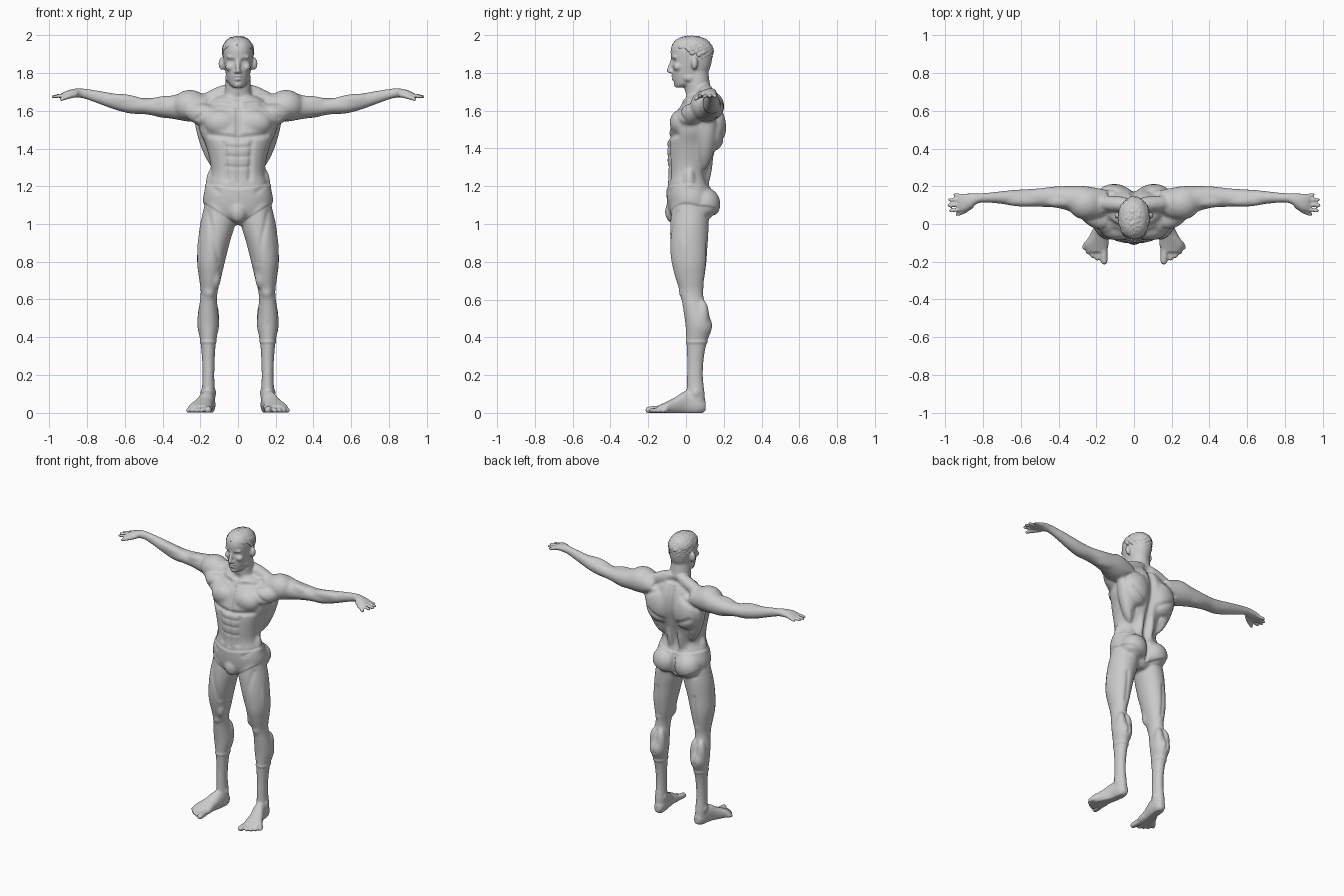
import bpy, bmesh, math, random
from mathutils import Vector, Matrix

random.seed(4)


def spline(rows, steps=5):
    """Catmull-Rom through the given section rows."""
    out = []
    for i in range(len(rows) - 1):
        p0, p1, p2, p3 = (rows[max(i - 1, 0)], rows[i], rows[i + 1], rows[min(i + 2, len(rows) - 1)])
        for s in range(steps):
            t = s / steps
            out.append([0.5 * (2 * b + (c - a) * t + (2 * a - 5 * b + 4 * c - d) * t * t
                               + (3 * b - a - 3 * c + d) * t ** 3)
                        for a, b, c, d in zip(p0, p1, p2, p3)])
    return out + [list(rows[-1])]


def loft(bm, axis, rows, power=2.0, n=32):
    """Rows are (position on axis, centre a, centre b, radius a, radius b)."""
    rings = []
    for t, a, b, ra, rb in spline(rows):
        ring = []
        for k in range(n):
            c, s = math.cos(math.tau * k / n), math.sin(math.tau * k / n)
            u = a + ra * math.copysign(abs(c) ** (2 / power), c)
            v = b + rb * math.copysign(abs(s) ** (2 / power), s)
            ring.append(bm.verts.new({'x': (t, u, v), 'y': (u, t, v), 'z': (u, v, t)}[axis]))
        rings.append(ring)
    for r, q in zip(rings, rings[1:]):
        for k in range(n):
            bm.faces.new((r[k], r[(k + 1) % n], q[(k + 1) % n], q[k]))
    bm.faces.new(rings[0])
    bm.faces.new(rings[-1])


def ball(bm, centre, radii, div=3):
    m = Matrix.Translation(centre) @ Matrix.Diagonal((*radii, 1))
    bmesh.ops.create_icosphere(bm, subdivisions=div, radius=1, matrix=m)


def muscle(bm, a, b, w):
    a, b = Vector(a), Vector(b)
    m = (Matrix.Translation((a + b) / 2) @ (b - a).to_track_quat('Z', 'Y').to_matrix().to_4x4()
         @ Matrix.Diagonal((w, w, (b - a).length / 2, 1)))
    bmesh.ops.create_icosphere(bm, subdivisions=3, radius=1, matrix=m)


def digit(bm, a, b, r1, r2):
    a, b = Vector(a), Vector(b)
    m = Matrix.Translation((a + b) / 2) @ (b - a).to_track_quat('Z', 'Y').to_matrix().to_4x4()
    bmesh.ops.create_cone(bm, cap_ends=True, segments=14, radius1=r1, radius2=r2,
                          depth=(b - a).length, matrix=m)
    ball(bm, b, (r2, r2, r2), 2)


def fuse(bm, name, voxel):
    """Turn overlapping parts into one skin."""
    bmesh.ops.recalc_face_normals(bm, faces=bm.faces)
    me = bpy.data.meshes.new(name)
    bm.to_mesh(me)
    bm.free()
    ob = bpy.data.objects.new(name, me)
    bpy.context.collection.objects.link(ob)
    mod = ob.modifiers.new("fuse", 'REMESH')
    mod.mode = 'VOXEL'
    mod.voxel_size = voxel
    mod.use_smooth_shade = True
    dg = bpy.context.evaluated_depsgraph_get()
    skin = bpy.data.meshes.new_from_object(ob.evaluated_get(dg))
    ob.modifiers.clear()
    ob.data = skin
    return ob


def relax(bm, verts, times):
    for _ in range(times):
        bmesh.ops.smooth_vert(bm, verts=verts, factor=0.5,
                              use_axis_x=True, use_axis_y=True, use_axis_z=True)


def step(e, x):
    t = min(max(x / e + 0.5, 0), 1)
    return t * t * (3 - 2 * t)


bm = bmesh.new()

# arm and palm
loft(bm, 'x', [(.14, .11, 1.61, .07, .06), (.25, .112, 1.626, .088, .084), (.33, .133, 1.62, .069, .066),
               (.42, .143, 1.62, .056, .051), (.50, .14, 1.625, .05, .043), (.57, .138, 1.631, .047, .046),
               (.65, .14, 1.648, .04, .043), (.75, .14, 1.675, .029, .034), (.82, .137, 1.692, .026, .027),
               (.86, .125, 1.694, .037, .024), (.90, .115, 1.690, .047, .019), (.93, .113, 1.683, .044, .013)])
muscle(bm, (.29, .12, 1.652), (.48, .118, 1.642), .033)
muscle(bm, (.27, .16, 1.595), (.48, .15, 1.605), .04)
muscle(bm, (.49, .118, 1.645), (.72, .13, 1.67), .032)
# fingers and thumb
for y0, x1, y1 in ((.08, .972, .07), (.103, .982, .099), (.126, .978, .129), (.147, .95, .156)):
    digit(bm, (.90, y0, 1.686), (x1, y1, 1.675), .0115, .0095)
digit(bm, (.86, .10, 1.688), (.90, .067, 1.675), .017, .013)
digit(bm, (.90, .067, 1.675), (.937, .05, 1.661), .013, .010)

# leg
loft(bm, 'z', [(1.13, .10, .02, .07, .09), (1.04, .102, .02, .09, .1), (.98, .112, .018, .092, .102),
               (.9, .128, .015, .084, .101), (.8, .143, .017, .074, .094), (.72, .148, .022, .06, .08),
               (.65, .152, .028, .046, .064), (.6, .156, .036, .045, .06), (.54, .158, .05, .052, .064),
               (.46, .158, .07, .058, .073), (.38, .158, .057, .042, .056), (.28, .157, .05, .034, .044),
               (.18, .157, .048, .032, .043), (.10, .157, .052, .036, .048), (.02, .157, .055, .034, .045)])
ball(bm, (.153, -.016, .64), (.029, .022, .036))
ball(bm, (.118, -.015, .72), (.028, .036, .065))
muscle(bm, (.185, -.01, .98), (.178, .0, .68), .036)
muscle(bm, (.132, .09, .6), (.138, .085, .38), .036)
muscle(bm, (.18, .09, .6), (.178, .085, .4), .036)
for x in (.125, .19):
    ball(bm, (x, .05, .105), (.012, .018, .02))
# foot and toes
loft(bm, 'y', [(.104, .155, .036, .02, .026), (.07, .156, .04, .036, .046), (0, .165, .054, .041, .062),
               (-.06, .185, .037, .05, .044), (-.11, .199, .025, .064, .031), (-.15, .196, .016, .052, .022)], 2.3)
digit(bm, (.163, -.12, .02), (.158, -.197, .015), .022, .019)
for x0, x1, y1 in ((.192, .195, -.182), (.215, .22, -.168), (.235, .243, -.149), (.25, .262, -.124)):
    digit(bm, (x0, -.1, .02), (x1, y1, .012), .016, .0135)

# shoulder, chest, back and hip muscles
ball(bm, (.255, .11, 1.628), (.095, .088, .084))
muscle(bm, (-.02, .1, 1.735), (.23, .115, 1.63), .042)
ball(bm, (.085, -.025, 1.535), (.095, .062, .072))
muscle(bm, (.03, -.03, 1.53), (.29, .07, 1.61), .062)
muscle(bm, (.215, .13, 1.63), (.105, .09, 1.28), .05)
ball(bm, (.105, .145, 1.51), (.095, .068, .125))
muscle(bm, (.035, .13, 1.45), (.035, .09, 1.16), .032)
ball(bm, (.085, .095, 1.105), (.085, .082, .085))
muscle(bm, (.135, .02, 1.3), (.14, .01, 1.12), .034)
# brow, cheek, ear
muscle(bm, (.0, -.074, 1.882), (.062, -.055, 1.885), .011)
ball(bm, (.043, -.042, 1.832), (.024, .026, .022))
ball(bm, (.054, .02, 1.775), (.014, .035, .022))
ball(bm, (.084, .045, 1.85), (.02, .018, .034))
muscle(bm, (.0, -.085, 1.807), (.022, -.078, 1.805), .009)

# mirror everything so far to the other side
dup = bmesh.ops.duplicate(bm, geom=bm.verts[:] + bm.edges[:] + bm.faces[:])
for g in dup["geom"]:
    if isinstance(g, bmesh.types.BMVert):
        g.co.x *= -1

# torso
loft(bm, 'z', [(.995, 0, .025, .05, .06), (1.05, 0, .025, .15, .105), (1.12, 0, .025, .18, .12),
               (1.20, 0, .015, .165, .112), (1.26, 0, .012, .143, .105), (1.33, 0, .02, .148, .118),
               (1.42, 0, .034, .172, .134), (1.50, 0, .053, .205, .138), (1.58, 0, .065, .205, .125),
               (1.64, 0, .077, .16, .095), (1.68, 0, .077, .095, .075)], 2.25, 48)
ball(bm, (0, -.07, 1.065), (.042, .036, .055))
# neck and head
loft(bm, 'z', [(1.6, 0, .085, .08, .075), (1.70, 0, .065, .069, .07), (1.76, 0, .058, .066, .066),
               (1.84, 0, .05, .06, .065)])
loft(bm, 'z', [(1.722, 0, -.035, .02, .02), (1.74, 0, -.008, .044, .052), (1.78, 0, .016, .06, .086),
               (1.83, 0, .028, .071, .101), (1.88, 0, .03, .078, .109), (1.92, 0, .03, .08, .111),
               (1.955, 0, .03, .074, .1), (1.982, 0, .03, .052, .07), (1.992, 0, .03, .02, .03)], 2.15)
# nose, lips, chin
digit(bm, (0, -.07, 1.875), (0, -.09, 1.812), .009, .013)
ball(bm, (0, -.066, 1.783), (.024, .014, .008))
ball(bm, (0, -.064, 1.768), (.02, .014, .008))
ball(bm, (0, -.046, 1.74), (.024, .02, .018))

body = fuse(bm, "body", .0058)

# grooves and ridges: (x1, z1, x2, z2, width, height) seen from one side
front = [(0, 1.46, 0, 1.61, .014, -.013), (0, 1.22, 0, 1.45, .011, -.006),
         (.062, 1.24, .075, 1.43, .014, -.008), (.02, 1.458, .15, 1.472, .015, -.012),
         (0, 1.30, .06, 1.305, .010, -.004), (0, 1.355, .06, 1.36, .010, -.004),
         (0, 1.405, .06, 1.41, .010, -.004), (.015, 1.648, .17, 1.672, .011, .006),
         (.13, 1.635, .215, 1.56, .014, -.008), (.05, 1.635, .15, 1.645, .012, -.006),
         (.03, 1.862, .036, 1.862, .014, -.009), (0, 1.776, .02, 1.776, .005, -.004),
         (.16, 1.06, .10, .80, .014, -.006), (.10, 1.17, .15, 1.21, .014, -.005),
         (0, 1.665, 0, 1.67, .018, -.008)]
back = [(0, 1.2, 0, 1.68, .024, -.022), (0, 1.04, 0, 1.17, .013, -.022),
        (.06, 1.43, .16, 1.48, .016, -.008), (.09, 1.62, .2, 1.56, .015, -.008),
        (.03, 1.035, .14, 1.045, .014, -.008), (.158, .58, .158, .44, .010, -.006),
        (.145, .9, .15, .7, .013, -.006), (.08, 1.22, .12, 1.34, .018, -.006)]


def stroke(x, z, s):
    x1, z1, x2, z2, w, h = s
    if z < min(z1, z2) - 2.5 * w or z > max(z1, z2) + 2.5 * w:
        return 0
    dx, dz = x2 - x1, z2 - z1
    t = min(max(((x - x1) * dx + (z - z1) * dz) / (dx * dx + dz * dz), 0), 1)
    d2 = (x - x1 - t * dx) ** 2 + (z - z1 - t * dz) ** 2
    return h * math.exp(-d2 / (w * w))


def sculpt(co, n):
    x, z = abs(co.x), co.z
    h = 0
    if x < .3:
        h = sum(stroke(x, z, s) for s in (front if n.y < 0 else back)) * abs(n.y)
    # briefs
    if .96 < z < 1.25 and x < .3:
        waist = 1.185 + .15 * x
        low = step(.1, co.y - .03)
        leg = (1.0 + .64 * x) * (1 - low) + (1.02 + .46 * x) * low
        h += .006 * step(.008, waist - z) * step(.008, z - leg)
    # sock top
    if .3 < z < .45:
        h += .004 * math.exp(-((z - .375) / .007) ** 2)
    return h


bm = bmesh.new()
bm.from_mesh(body.data)
broad = [v for v in bm.verts if abs(v.co.x) < .84 and .07 < v.co.z < 1.72]
relax(bm, broad, 11)
relax(bm, bm.verts[:], 2)
bm.normal_update()
for v, h in [(v, sculpt(v.co, v.normal)) for v in bm.verts]:
    if h:
        v.co += v.normal * h
relax(bm, bm.verts[:], 1)
for v in bm.verts:
    v.co.z = max(v.co.z, 0)
bm.to_mesh(body.data)
bm.free()

# hair: short curls over the scalp
bm = bmesh.new()
for i in range(260):
    u = 1 - 2 * (i + .5) / 260
    r, a = math.sqrt(1 - u * u), i * 2.39996
    p = Vector((.077 * r * math.cos(a), .03 + .105 * r * math.sin(a), 1.915 + (.074 if u > 0 else .11) * u))
    if p.z > 1.945 - .62 * max(0, p.y + .05):
        s = random.uniform(.010, .0135)
        ball(bm, p, (s, s * 1.2, min(s, .0125)), 2)
hair = fuse(bm, "hair", .005)
bm = bmesh.new()
bm.from_mesh(hair.data)
relax(bm, bm.verts[:], 1)
bm.to_mesh(hair.data)
bm.free()

for ob in (body, hair):
    for p in ob.data.polygons:
        p.use_smooth = True
